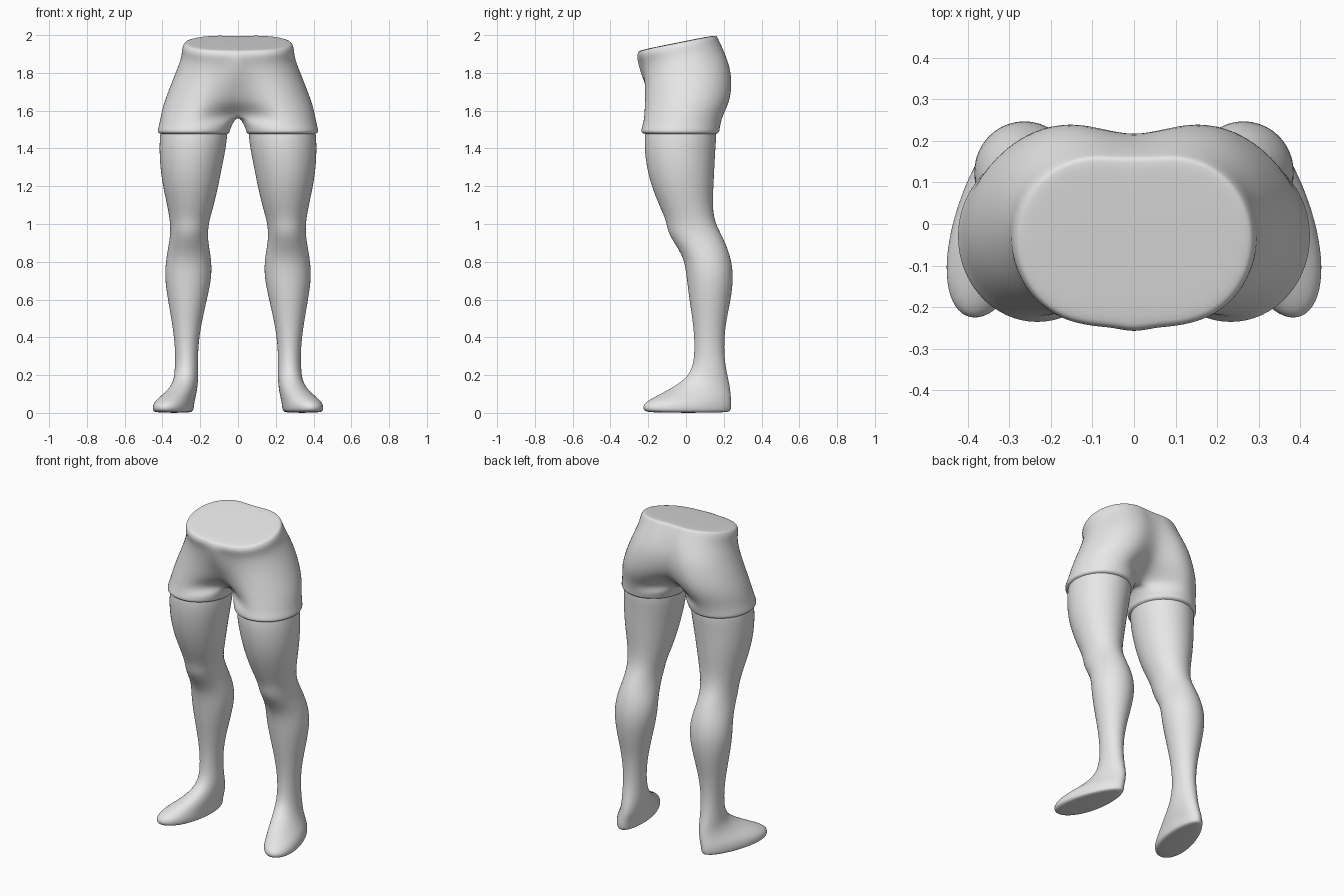
import bpy, bmesh, math

N = 16          # points per cross-section
GROW = 1.025    # makes up for the shrinking of the subdivision


def oval(z, xi, xo, yf, yb, shear=0.0, egg=0.0):
    """Closed section of a limb; shear turns it outward, egg widens its front."""
    cx, cy = (xi + xo) / 2, (yf + yb) / 2
    rx, ry = (xo - xi) / 2 * GROW, (yb - yf) / 2 * GROW
    ring = []
    for k in range(N):
        a = -math.pi / 2 + 2 * math.pi * k / N
        s = math.sin(a)
        ring.append((cx + rx * math.cos(a) * (1 - egg * s) - shear * ry * s,
                     cy + ry * s, z))
    return ring


def half_pelvis(z, cx, xo, yf, yb, ycf, ycb, tilt=0.0):
    """Half section of the hips, closed along the centre plane."""
    cy, ry = (yf + yb) / 2, (yb - yf) / 2 * GROW
    pts = []
    for k in range(9):
        a = -math.pi / 2 + math.pi * k / 8
        pts.append((cx + (xo - cx) * GROW * math.cos(a), cy + ry * math.sin(a)))
    pts.append((cx * 0.5, yb + (ycb - yb) * 0.4))
    pts += [(0.0, ycb + (ycf - ycb) * i / 4) for i in range(5)]
    pts.append((cx * 0.5, yf + (ycf - yf) * 0.4))
    return [(x, y, z + tilt * (y - cy)) for x, y in pts]


def loft(name, rings, mat, cap_first=False, cap_last=False):
    """Skin the sections, mirror them across x and smooth the result."""
    bm = bmesh.new()
    rows = [[bm.verts.new(p) for p in r] for r in rings]
    for a, b in zip(rows, rows[1:]):
        for k in range(N):
            j = (k + 1) % N
            quad = (a[k], a[j], b[j], b[k])
            if any(v.co.x > 1e-5 for v in quad):
                bm.faces.new(quad)
    if cap_first:
        bm.faces.new(rows[0])
    if cap_last:
        bm.faces.new(rows[-1])
    bmesh.ops.recalc_face_normals(bm, faces=bm.faces)
    me = bpy.data.meshes.new(name)
    bm.to_mesh(me)
    bm.free()
    me.materials.append(mat)
    me.polygons.foreach_set("use_smooth", [True] * len(me.polygons))
    ob = bpy.data.objects.new(name, me)
    bpy.context.collection.objects.link(ob)
    mirror = ob.modifiers.new("mirror", 'MIRROR')
    mirror.merge_threshold = 0.0005
    sub = ob.modifiers.new("smooth", 'SUBSURF')
    sub.levels = sub.render_levels = 2
    return ob


grey = bpy.data.materials.new("light grey")
grey.diffuse_color = (0.8, 0.8, 0.8, 1)

# Shorts: flat waist cap, rim, hips, crotch, then the two leg openings
shorts = [half_pelvis(*r) for r in (
    (1.962, .10, .270, -.225, .148, -.243, .148, .20),
    (1.957, .10, .285, -.237, .160, -.255, .160, .20),
    (1.930, .10, .297, -.245, .172, -.264, .172, .19),
    (1.885, .10, .297, -.228, .197, -.258, .192, .16),
    (1.800, .13, .330, -.215, .238, -.238, .222, .08),
    (1.700, .16, .370, -.215, .243, -.195, .200),
    (1.630, .18, .395, -.220, .225, -.150, .130),
    (1.575, .20, .408, -.225, .200, -.050, .030),
)]
shorts += [oval(*r) for r in (
    (1.530, .030, .416, -.228, .183),
    (1.498, .042, .425, -.237, .177),
    (1.482, .045, .424, -.236, .175),
    (1.474, .065, .402, -.208, .150),
)]
loft("shorts", shorts, grey, cap_first=True)

# Legs: thigh, knee, calf, ankle and splayed foot
legs = [oval(*r) for r in (
    (1.54, .060, .400, -.200, .150),
    (1.48, .055, .413, -.218, .162),
    (1.40, .065, .416, -.220, .155),
    (1.30, .085, .412, -.208, .150),
    (1.20, .105, .397, -.182, .145),
    (1.10, .128, .375, -.142, .140),
    (1.02, .152, .360, -.105, .150),
    (0.96, .160, .358, -.097, .178),
    (0.90, .158, .364, -.062, .208),
    (0.82, .142, .380, -.010, .238),
    (0.72, .138, .389, .004, .252),
    (0.60, .165, .371, .018, .237),
    (0.50, .188, .353, .034, .215),
    (0.40, .206, .338, .045, .202),
    (0.30, .213, .331, .045, .202),
    (0.22, .210, .335, .030, .214),
    (0.165, .212, .342, -.020, .227, .06, .0),
    (0.115, .220, .372, -.105, .235, .14, .05),
    (0.075, .232, .415, -.185, .238, .19, .12),
    (0.045, .238, .435, -.228, .240, .20, .16),
    (0.012, .240, .436, -.226, .238, .20, .17),
    (0.000, .255, .420, -.195, .220, .20, .17),
)]
loft("legs_and_feet", legs, grey, cap_last=True)
